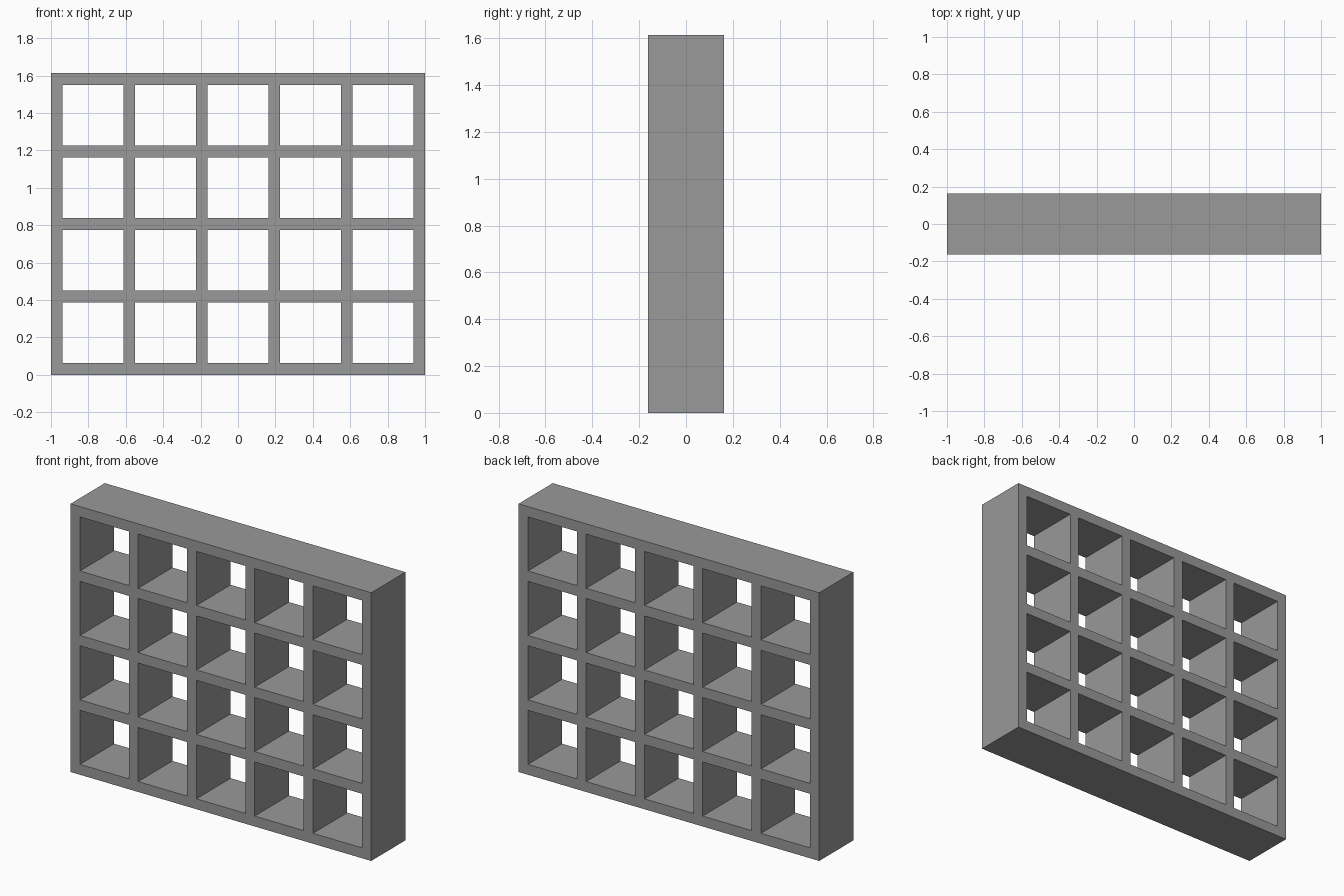
import bpy
import bmesh

cube = bpy.data.objects.get("Cube")
if cube:
    bpy.data.objects.remove(cube, do_unlink=True)

COLUMNS, ROWS = 5, 4
BAR = 0.0625       # thickness of every bar
OPENING = 0.325    # side of each square opening
DEPTH = 0.325

# Plain grey material
grey = bpy.data.materials.new("grey")
grey.use_nodes = True
colour = (0.319, 0.319, 0.319, 1.0)
grey.diffuse_color = colour
bsdf = next(n for n in grey.node_tree.nodes if n.type == 'BSDF_PRINCIPLED')
bsdf.inputs["Base Color"].default_value = colour


def bar_edges(count, start):
    """Both edges of each bar along one axis."""
    pitch = BAR + OPENING
    return [start + i * pitch + side for i in range(count + 1) for side in (0, BAR)]


xs = bar_edges(COLUMNS, -1.0)
zs = bar_edges(ROWS, 0.0)

# Front face of the lattice, leaving the openings empty
bm = bmesh.new()
grid = [[bm.verts.new((x, -DEPTH / 2, z)) for z in zs] for x in xs]
for i in range(len(xs) - 1):
    for j in range(len(zs) - 1):
        if i % 2 and j % 2:
            continue
        bm.faces.new((grid[i][j], grid[i + 1][j], grid[i + 1][j + 1], grid[i][j + 1]))

# Extrude to full depth, giving the shelf walls
result = bmesh.ops.extrude_face_region(bm, geom=bm.faces[:], use_keep_orig=True)
back = [v for v in result["geom"] if isinstance(v, bmesh.types.BMVert)]
bmesh.ops.translate(bm, verts=back, vec=(0, DEPTH, 0))
bmesh.ops.recalc_face_normals(bm, faces=bm.faces[:])

mesh = bpy.data.meshes.new("open_cube_shelf")
bm.to_mesh(mesh)
bm.free()
mesh.materials.append(grey)
shelf = bpy.data.objects.new("open_cube_shelf", mesh)
bpy.context.collection.objects.link(shelf)
